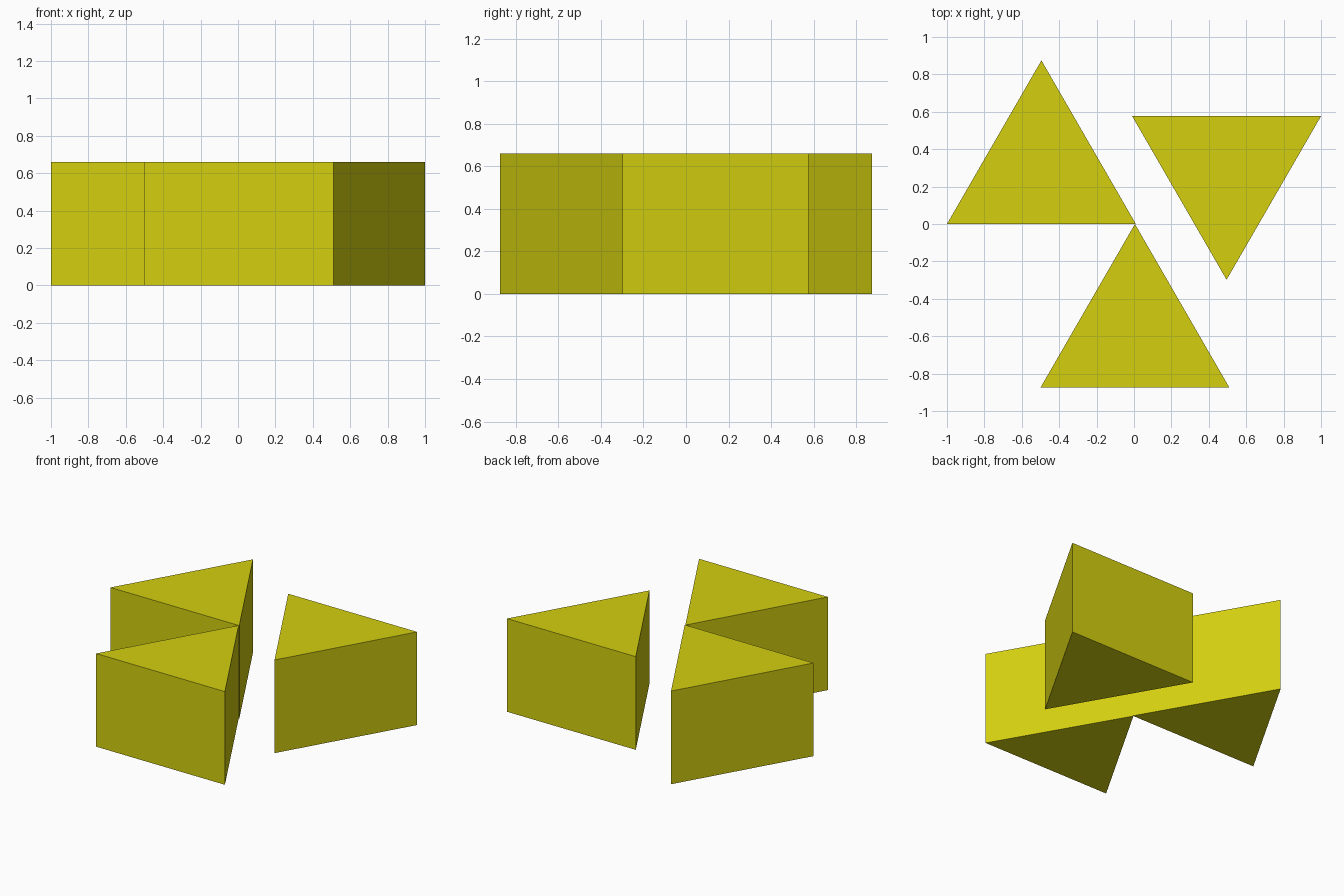
import bpy
import math

cube = bpy.data.objects.get("Cube")
if cube:
    bpy.data.objects.remove(cube, do_unlink=True)

SIDE = 1.01
RADIUS = SIDE / math.sqrt(3)   # centre to corner
HEIGHT = 0.66

# Single flat colour
yellow = bpy.data.materials.new("olive_yellow")
yellow.use_nodes = True
colour = (0.66, 0.63, 0.005, 1.0)
yellow.diffuse_color = colour
yellow.node_tree.nodes["Principled BSDF"].inputs["Base Color"].default_value = colour


def prism(name, x, y, point_angle):
    """Upright triangular prism with one corner towards point_angle (degrees from +y)."""
    bpy.ops.mesh.primitive_cylinder_add(
        vertices=3, radius=RADIUS, depth=HEIGHT, location=(x, y, HEIGHT / 2))
    obj = bpy.context.object
    obj.name = name
    # Aim the first corner, whichever way the primitive starts
    corner = obj.data.vertices[0].co
    start = math.atan2(corner.y, corner.x)
    obj.rotation_euler.z = math.radians(90 + point_angle) - start
    obj.data.materials.append(yellow)


# Three prisms: two pointing back, one pointing forward
prism("right_prism", -0.495, RADIUS / 2, 0)
prism("front_prism", 0.005, -RADIUS, 0)
prism("left_prism", 0.495, 0.285, 180)
